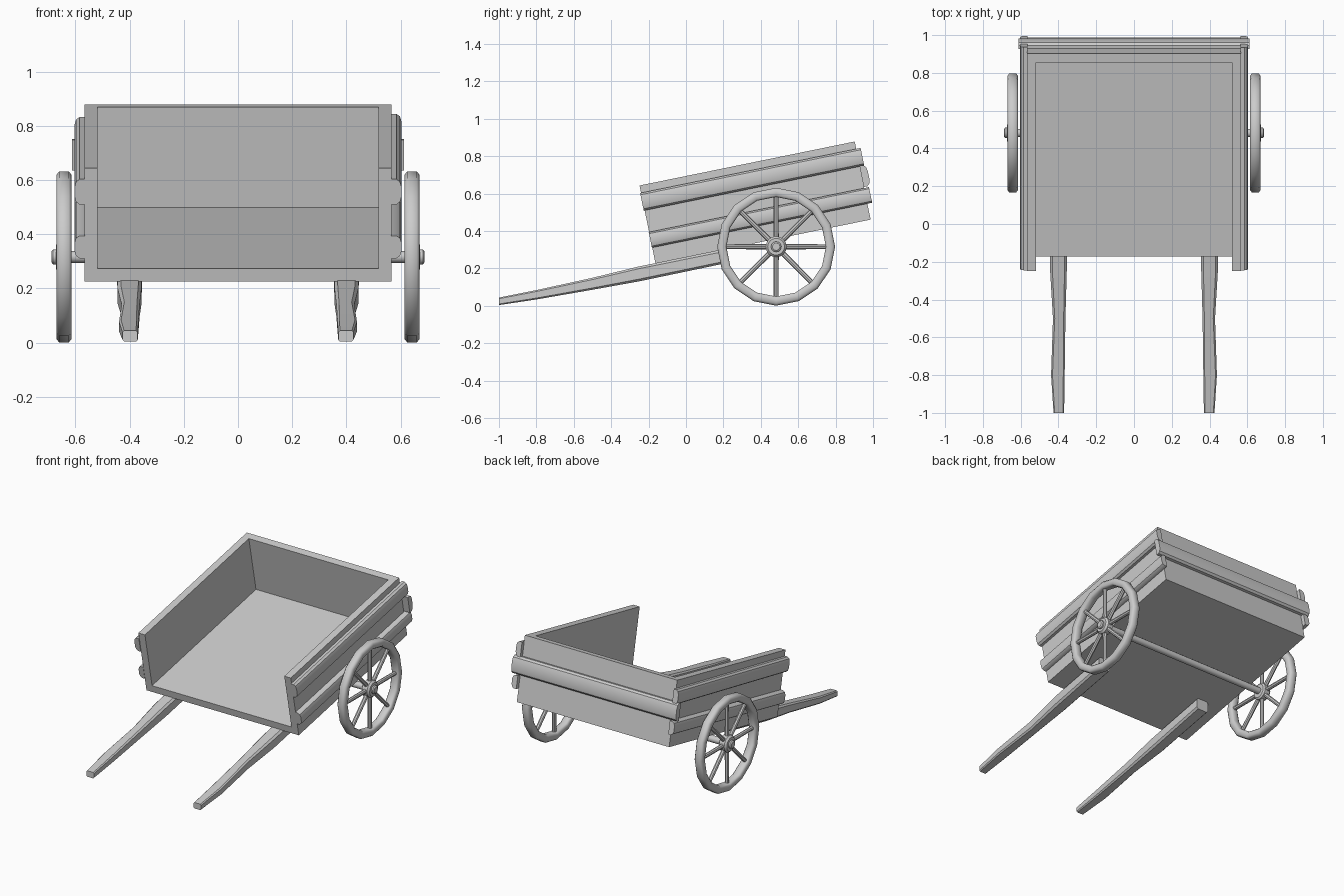
import bpy, bmesh, math
from mathutils import Matrix, Vector

if "Cube" in bpy.data.objects:
    bpy.data.objects.remove(bpy.data.objects["Cube"])

TILT = math.radians(11.55)
# tilted cart frame: local y runs along the bed, local z is its height
BED = Matrix.Translation((0, -0.163, 0.226)) @ Matrix.Rotation(TILT, 4, 'X')
AXLE_Y, AXLE_Z = 0.482, 0.316


def finish(name, bm, matrix=None, angle=35):
    if matrix:
        bmesh.ops.transform(bm, matrix=matrix, verts=bm.verts)
    bmesh.ops.recalc_face_normals(bm, faces=bm.faces)
    me = bpy.data.meshes.new(name)
    bm.to_mesh(me)
    bm.free()
    for p in me.polygons:
        p.use_smooth = True
    me.set_sharp_from_angle(angle=math.radians(angle))
    ob = bpy.data.objects.new(name, me)
    bpy.context.collection.objects.link(ob)
    return ob


def loft(bm, rings, closed=False):
    """Skin a list of equal-length point rings."""
    vr = [[bm.verts.new(p) for p in r] for r in rings]
    n = len(vr[0])
    pairs = list(zip(vr, vr[1:])) + ([(vr[-1], vr[0])] if closed else [])
    for a, b in pairs:
        for i in range(n):
            j = (i + 1) % n
            bm.faces.new((a[i], a[j], b[j], b[i]))
    if not closed:
        bm.faces.new(vr[0])
        bm.faces.new(vr[-1])


def lathe(bm, profile, sides, closed=False):
    """Revolve (x, radius) points about the wheel axle."""
    rings = []
    for x, r in profile:
        rings.append([(x, AXLE_Y + r * math.sin(2 * math.pi * i / sides),
                       AXLE_Z + r * math.cos(2 * math.pi * i / sides)) for i in range(sides)])
    loft(bm, rings, closed)


# open-fronted box with mitred walls
W, L, H, T = 0.566, 1.174, 0.426, 0.048
bm = bmesh.new()
a, b, c, d, e, f, g, h = [bm.verts.new(p) for p in (
    (-W, 0, 0), (W, 0, 0), (W, L, 0), (-W, L, 0),
    (-W, 0, H), (W, 0, H), (W, L, H), (-W, L, H))]
for face in ((a, d, c, b), (b, c, g, f), (d, a, e, h), (c, d, h, g)):
    bm.faces.new(face)
me = bpy.data.meshes.new("cart_box")
bm.transform(BED)
bm.to_mesh(me)
bm.free()
box = bpy.data.objects.new("cart_box", me)
bpy.context.collection.objects.link(box)
sol = box.modifiers.new("wall_thickness", 'SOLIDIFY')
sol.thickness, sol.offset, sol.use_even_offset = T, -1, True


# bulged planks: p0 to p1 are the bottom inner corners, out points outward
def plank(name, p0, p1, height, out, depth=0.038):
    prof = ((0, 0), (0.5, 0), (0.85, 0.1), (1, 0.3), (1, 0.7), (0.85, 0.9), (0.5, 1), (0, 1))
    bm = bmesh.new()
    loft(bm, [[Vector(p) + Vector(out) * depth * o + Vector((0, 0, height * v)) for o, v in prof]
              for p in (p0, p1)])
    finish(name, bm, BED)


for s, side in ((-1, "left"), (1, "right")):
    drop = 0.012 if s < 0 else 0
    x = s * (W - 0.001)
    plank(side + "_upper_plank", (x, -0.005, 0.29), (x, 1.198, 0.29 - drop), 0.096, (s, 0, 0))
    plank(side + "_lower_plank", (x, -0.002, 0.087), (x, 1.2, 0.087), 0.085, (s, 0, 0))
plank("back_plank", (-0.612, L - 0.001, 0.178), (0.612, L - 0.001, 0.178), 0.115, (0, 1, 0))

# axle with end caps
bm = bmesh.new()
lathe(bm, ((-0.688, 0.02), (-0.682, 0.028), (-0.668, 0.028), (-0.668, 0.022),
           (0.668, 0.022), (0.668, 0.028), (0.682, 0.028), (0.688, 0.02)), 12)
finish("axle", bm)

for s, side in ((-1, "left"), (1, "right")):
    # wheel rim
    bm = bmesh.new()
    rim = ((0.614, 0.275), (0.614, 0.303), (0.624, 0.315), (0.660, 0.315),
           (0.670, 0.303), (0.670, 0.275), (0.660, 0.266), (0.624, 0.266))
    lathe(bm, [(s * x, r) for x, r in rim], 16, closed=True)
    finish(side + "_wheel_rim", bm, angle=50)

    # hub
    bm = bmesh.new()
    lathe(bm, [(s * x, r) for x, r in ((0.614, 0.045), (0.622, 0.056), (0.660, 0.056), (0.672, 0.045))], 16)
    finish(side + "_wheel_hub", bm)

    # eight spokes
    bm = bmesh.new()
    for k in range(8):
        m = (Matrix.Translation((s * 0.642, AXLE_Y, AXLE_Z)) @ Matrix.Rotation(k * math.pi / 4, 4, 'X')
             @ Matrix.Translation((0, 0, 0.16)))
        bmesh.ops.create_cone(bm, cap_ends=True, segments=8, radius1=0.014, radius2=0.013,
                              depth=0.23, matrix=m)
    finish(side + "_wheel_spokes", bm)

    # handle shaft: y, z, x, half width, half height
    bm = bmesh.new()
    rings = []
    for y, z, x, w, t in ((-1.0, 0.024, 0.398, 0.028, 0.02), (-0.8, 0.059, 0.403, 0.036, 0.025),
                          (-0.5, 0.118, 0.396, 0.033, 0.032), (-0.25, 0.171, 0.400, 0.044, 0.040),
                          (0.19, 0.261, 0.400, 0.046, 0.038)):
        k = 0.3 * t
        rings.append([(s * x + px, y, z + pz) for px, pz in (
            (w, t - k), (w - k, t), (k - w, t), (-w, t - k), (-w, k - t), (k - w, -t), (w - k, -t), (w, k - t))])
    loft(bm, rings)
    finish(side + "_handle", bm, angle=30)
